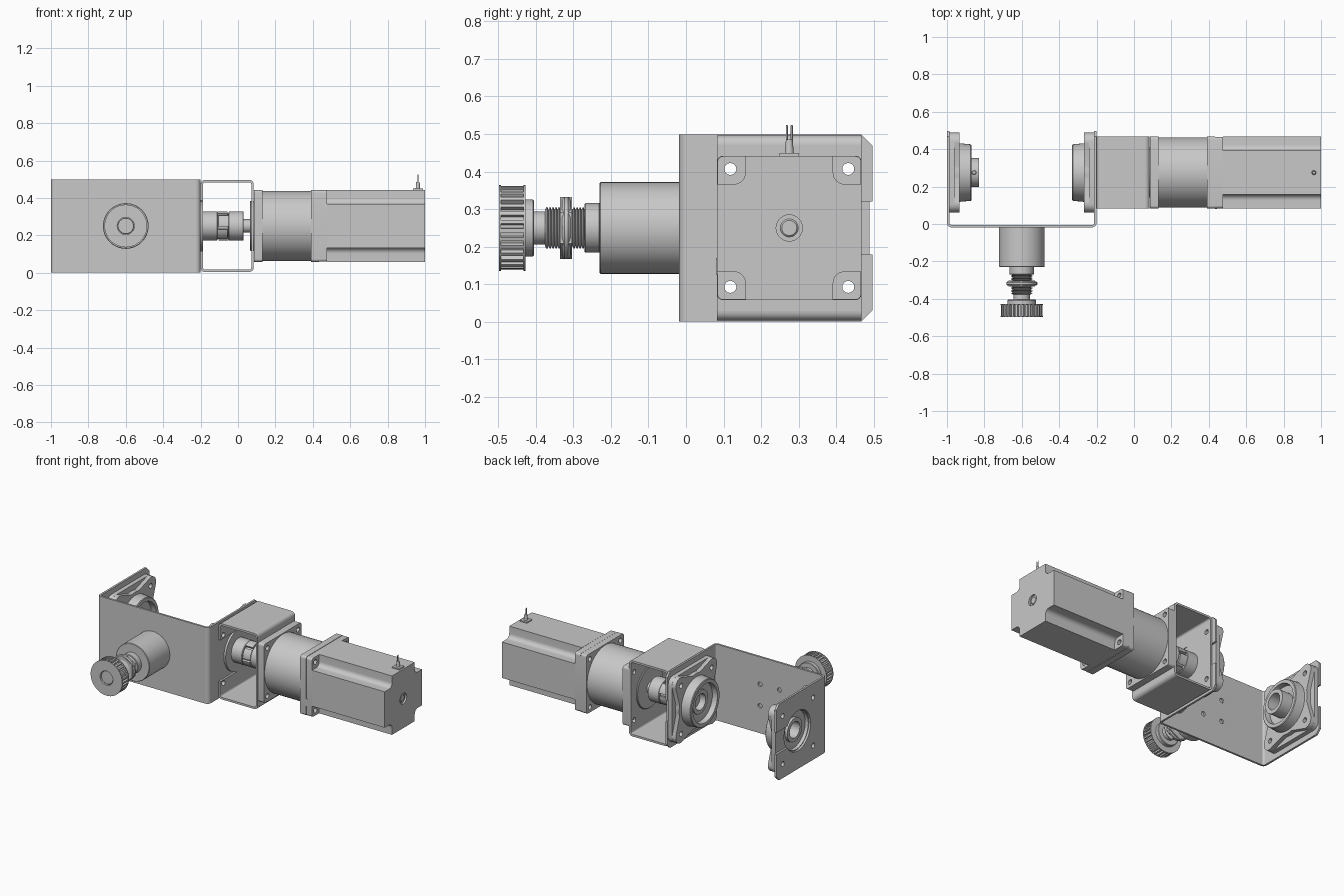
import bpy, bmesh
from math import sin, cos, pi, radians
from mathutils import Matrix

if "Cube" in bpy.data.objects:
    bpy.data.objects.remove(bpy.data.objects["Cube"])

GREY = (0.58, 0.58, 0.58, 1)
steel = bpy.data.materials.new("light grey")
steel.use_nodes = True
steel.diffuse_color = GREY
steel.node_tree.nodes["Principled BSDF"].inputs["Base Color"].default_value = GREY

CY, CZ = 0.275, 0.25      # drive axis
TX, TZ = -0.6, 0.25       # pulley axis
T = 0.013                 # sheet thickness
BOLT = 0.157              # bolt pattern half spacing

# Local frames: (u, v, w) with w the extrusion or turning direction
ALONG_X = Matrix(((0, 0, 1, 0), (1, 0, 0, CY), (0, 1, 0, CZ), (0, 0, 0, 1)))
ALONG_Y = Matrix(((1, 0, 0, 0), (0, 0, -1, 0), (0, 1, 0, 0), (0, 0, 0, 1)))
ALONG_Z = Matrix.Identity(4)
PULLEY = Matrix.Translation((TX, 0, TZ)) @ ALONG_Y


def finish(name, bm, frame):
    bmesh.ops.remove_doubles(bm, verts=bm.verts, dist=1e-5)
    bmesh.ops.transform(bm, matrix=frame, verts=bm.verts)
    bmesh.ops.recalc_face_normals(bm, faces=bm.faces)
    mesh = bpy.data.meshes.new(name)
    bm.to_mesh(mesh)
    bm.free()
    mesh.materials.append(steel)
    ob = bpy.data.objects.new(name, mesh)
    bpy.context.collection.objects.link(ob)
    bpy.ops.object.select_all(action='DESELECT')
    ob.select_set(True)
    bpy.context.view_layer.objects.active = ob
    bpy.ops.object.shade_smooth_by_angle(angle=radians(30))


def plate(name, loops, w0, w1, frame):
    """Extrude a flat outline with holes from w0 to w1."""
    curve = bpy.data.curves.new(name, 'CURVE')
    curve.dimensions = '2D'
    curve.fill_mode = 'BOTH'
    curve.extrude = abs(w1 - w0) / 2
    for loop in loops:
        s = curve.splines.new('POLY')
        s.points.add(len(loop) - 1)
        for p, (u, v) in zip(s.points, loop):
            p.co = (u, v, 0, 1)
        s.use_cyclic_u = True
    tmp = bpy.data.objects.new(name + "_outline", curve)
    bpy.context.collection.objects.link(tmp)
    mesh = bpy.data.meshes.new_from_object(tmp.evaluated_get(bpy.context.evaluated_depsgraph_get()))
    bm = bmesh.new()
    bm.from_mesh(mesh)
    bpy.data.objects.remove(tmp)
    bpy.data.curves.remove(curve)
    bpy.data.meshes.remove(mesh)
    finish(name, bm, frame @ Matrix.Translation((0, 0, (w0 + w1) / 2)))


def turned(name, profile, frame, closed=False, steps=48):
    """Revolve (w, radius) points about the w axis."""
    bm = bmesh.new()
    vs = [bm.verts.new((r, 0, w)) for w, r in profile]
    pairs = list(zip(vs, vs[1:])) + ([(vs[-1], vs[0])] if closed else [])
    es = [bm.edges.new(p) for p in pairs]
    bmesh.ops.spin(bm, geom=vs + es, axis=(0, 0, 1), cent=(0, 0, 0), angle=2 * pi, steps=steps)
    finish(name, bm, frame)


def rod(name, w0, w1, r, frame, c=0.003):
    turned(name, [(w0, 0), (w0, r - c), (w0 + c, r), (w1 - c, r), (w1, r - c), (w1, 0)], frame)


def tube(name, w0, w1, r, inner, frame):
    turned(name, [(w0, r), (w1, r), (w1, inner), (w0, inner)], frame, True)


def arc(u, v, r, a0, a1, n=8):
    return [(u + r * cos(radians(a0 + (a1 - a0) * i / n)),
             v + r * sin(radians(a0 + (a1 - a0) * i / n))) for i in range(n + 1)]


def circle(u, v, r, n=28):
    return arc(u, v, r, 0, 360, n)[:-1]


def box(u0, u1, v0, v1):
    return [(u0, v0), (u1, v0), (u1, v1), (u0, v1)]


def four_fold(quarter):
    """Repeat a quarter outline about the axis."""
    return [(u * c - v * s, u * s + v * c) for c, s in ((1, 0), (0, 1), (-1, 0), (0, -1)) for u, v in quarter]


def rounded(h, r):
    return four_fold(arc(h - r, h - r, r, 0, 90, 6))


def bend(name, u, v, a0, w0, w1, frame, r=0.025):
    plate(name, [arc(u, v, r, a0, a0 + 90) + arc(u, v, r - T, a0 + 90, a0)], w0, w1, frame)


CORNERS = [(a, b) for a in (-1, 1) for b in (-1, 1)]
bolts = [circle(a * BOLT, b * BOLT, 0.016, 16) for a, b in CORNERS]

# U bracket: front sheet, two side flanges with keyhole slots, two bends
plate("bracket_front", [box(-0.975, -0.225, 0.0015, 0.4985)]
      + [circle(TX + a * 0.07, TZ + b * 0.07, 0.015, 16) for a, b in CORNERS], 0.018 - T, 0.018, ALONG_Y)
low, back, top, ch = 0.007 - CY, 0.497 - CY, 0.2485, 0.03
keyhole = arc(0, 0, 0.13, 33, 327, 36)
flange = [(low, -top), (back - ch, -top), (back, ch - top), (back, -0.071)] + keyhole[::-1] + \
         [(back, 0.071), (back, top - ch), (back - ch, top), (low, top)]
for side, x in (("right", -1.0), ("left", -0.2 - T)):
    plate("bracket_flange_" + side, [flange] + bolts, x, x + T, ALONG_X)
bend("bracket_bend_right", -0.975, 0.007, 180, 0.0015, 0.4985, ALONG_Z)
bend("bracket_bend_left", -0.225, 0.007, 270, 0.0015, 0.4985, ALONG_Z)

# Flange bearings on the inner faces of the bracket: base, four webbed lobes, housing, rings
lobes = four_fold(arc(0, 0, 0.178, -12, 12, 4) + arc(0.165, 0.165, 0.048, -10, 100, 8))
for side, x, d, reach in (("right", -1 + T, 1, 0.157), ("left", -0.2 - T, -1, 0.085)):
    plate("bearing_base_" + side, [rounded(0.213, 0.045), circle(0, 0, 0.125)] + bolts, x, x + d * 0.028, ALONG_X)
    base = (x + d * 0.028, x + d * 0.055)
    plate("bearing_lobes_" + side, [lobes, circle(0, 0, 0.125)] + bolts,
          min(base), max(base), ALONG_X)
    turned("bearing_housing_" + side, [(x + d * w, r) for w, r in
           ((0, 0.125), (0.05, 0.157), (0.114, 0.151), (0.118, 0.147), (0.118, 0.126), (0.06, 0.118))],
           ALONG_X, True)
    turned("bearing_outer_ring_" + side, [(x + d * w, r) for w, r in
           ((0.02, 0.122), (0.085, 0.122), (0.085, 0.106), (0.078, 0.077), (0.028, 0.077), (0.02, 0.106))],
           ALONG_X, True)
    tube("bearing_inner_ring_" + side, x + d * 0.01, x + d * reach, 0.077, 0.052, ALONG_X)
screw = Matrix.Translation((-0.855, CY, CZ))
for ang in (0, 120):
    rod("set_screw", 0.06, 0.08, 0.012, screw @ Matrix.Rotation(radians(ang), 4, 'X'))

# Motor mount box: two walls, top, bottom and bends
XL, XR, H = -0.2, 0.084, 0.2465
Y0, Y1 = 0.083, 0.467
ya, yb, zi = Y0 - CY, Y1 - CY, H - 0.025
slot = arc(0, 0, 0.135, -90, -270, 24)
plate("mount_wall_bearing_side", [[(ya, -zi), (yb, -zi), (yb, zi), (ya, zi), (ya, 0.135)] + slot[::-1] + [(ya, -0.135)]]
      + bolts, XL, XL + T, ALONG_X)
plate("mount_wall_motor_side", [box(ya, yb, -zi, zi), circle(0, 0, 0.136, 40)] + bolts, XR - T, XR, ALONG_X)
for name, v in (("top", CZ + H - T), ("bottom", CZ - H)):
    plate("mount_" + name, [box(XL + 0.025, XR - 0.025, v, v + T)], -Y1, -Y0, ALONG_Y)
for u, v, a in ((XR - 0.025, zi, 0), (XL + 0.025, zi, 90), (XL + 0.025, -zi, 180), (XR - 0.025, -zi, 270)):
    bend("mount_bend", u, CZ + v, a, -Y1, -Y0, ALONG_Y)

# Jaw coupling and gearbox shaft
for name, a, b in (("bearing_side", -0.19, -0.11), ("motor_side", -0.05, 0.03)):
    rod("coupling_hub_" + name, a, b, 0.078, ALONG_X)
rod("coupling_spider", -0.11, -0.05, 0.064, ALONG_X)
for i in range(6):
    a = 60 * i + 15
    w = (-0.11, -0.056) if i % 2 else (-0.104, -0.05)
    plate("coupling_jaw", [arc(0, 0, 0.078, a, a + 48) + arc(0, 0, 0.045, a + 48, a)], *w, ALONG_X)
rod("gearbox_shaft", 0.0, 0.09, 0.036, ALONG_X)
rod("gearbox_pilot", 0.064, 0.09, 0.134, ALONG_X)
rod("bearing_stub_shaft", -0.26, -0.18, 0.05, ALONG_X)

# Gearbox: square flange, round body, rear flange
plate("gearbox_front_flange", [rounded(0.192, 0.015)] + bolts, 0.085, 0.13, ALONG_X)
rod("gearbox_body", 0.13, 0.39, 0.188, ALONG_X, 0.001)
plate("gearbox_rear_flange", [rounded(0.192, 0.015)] + bolts, 0.39, 0.432, ALONG_X)
plate("motor_front_flange", [rounded(0.191, 0.015)] + bolts, 0.434, 0.475, ALONG_X)
plate("adapter_port", [box(0.432, 0.444, 0.125, 0.17)], -0.1, -0.08, ALONG_Y)

# Motor body with concave corner notches, recessed rear boss and corner screws
h, n, r = 0.192, 0.117, 0.03
body = four_fold([(h, 0), (h, n)] + arc(n + r, n + r, r, 270, 180) + [(n, h)])
plate("motor_body", [body, circle(0, 0, 0.035)], 0.475, 1.0, ALONG_X)
tube("motor_rear_ring", 0.9, 0.988, 0.036, 0.023, ALONG_X)
rod("motor_rear_shaft", 0.9, 0.994, 0.024, ALONG_X, 0.004)
for a, b in CORNERS:
    rod("corner_screw", 0.98, 1.0, 0.007, Matrix.Translation((0, a * 0.183, b * 0.109)) @ ALONG_X, 0.001)

# Cable gland and wires
LEAD = Matrix.Translation((0.962, CY, 0))
plate("cable_block", [box(-0.026, 0.026, -0.026, 0.026)], 0.44, 0.45, LEAD)
turned("cable_boot", [(0.45, 0.012), (0.485, 0.009), (0.485, 0)], LEAD, steps=20)
for s in (-1, 1):
    rod("wire", 0.45, 0.524, 0.0028, LEAD @ Matrix.Translation((0, s * 0.0065, 0)), 0.001)

# Pulley spindle: housing, threaded nose, nut and hub
rod("spindle_housing", 0.016, 0.23, 0.122, PULLEY)
rod("spindle_collar", 0.228, 0.27, 0.066, PULLEY)
thread = [(0.268, 0)]
for i in range(13):
    w = 0.27 + i * 0.008
    thread += [(w, 0.048), (w + 0.004, 0.057)]
turned("spindle_thread", thread + [(0.376, 0.048), (0.376, 0)], PULLEY)
plate("spindle_nut", [arc(0, 0, 0.083, 30, 330, 5)], 0.303, 0.335, PULLEY)
rod("nut_washer", 0.308, 0.33, 0.083, PULLEY, 0.006)
rod("spindle_shaft", 0.37, 0.49, 0.044, PULLEY)
rod("pulley_hub", 0.405, 0.432, 0.076, PULLEY)

# Toothed pulley with thin rims and an open bore
teeth, count = [], 30
for i in range(count):
    for f, rad in ((0, 0.1), (0.4, 0.1), (0.48, 0.112), (0.92, 0.112)):
        t = (i + f) * 2 * pi / count
        teeth.append((rad * cos(t), rad * sin(t)))
plate("pulley_teeth", [teeth, circle(0, 0, 0.046)], 0.43, 0.495, PULLEY)
for w in (0.428, 0.493):
    tube("pulley_rim", w, w + 0.005, 0.114, 0.046, PULLEY)
